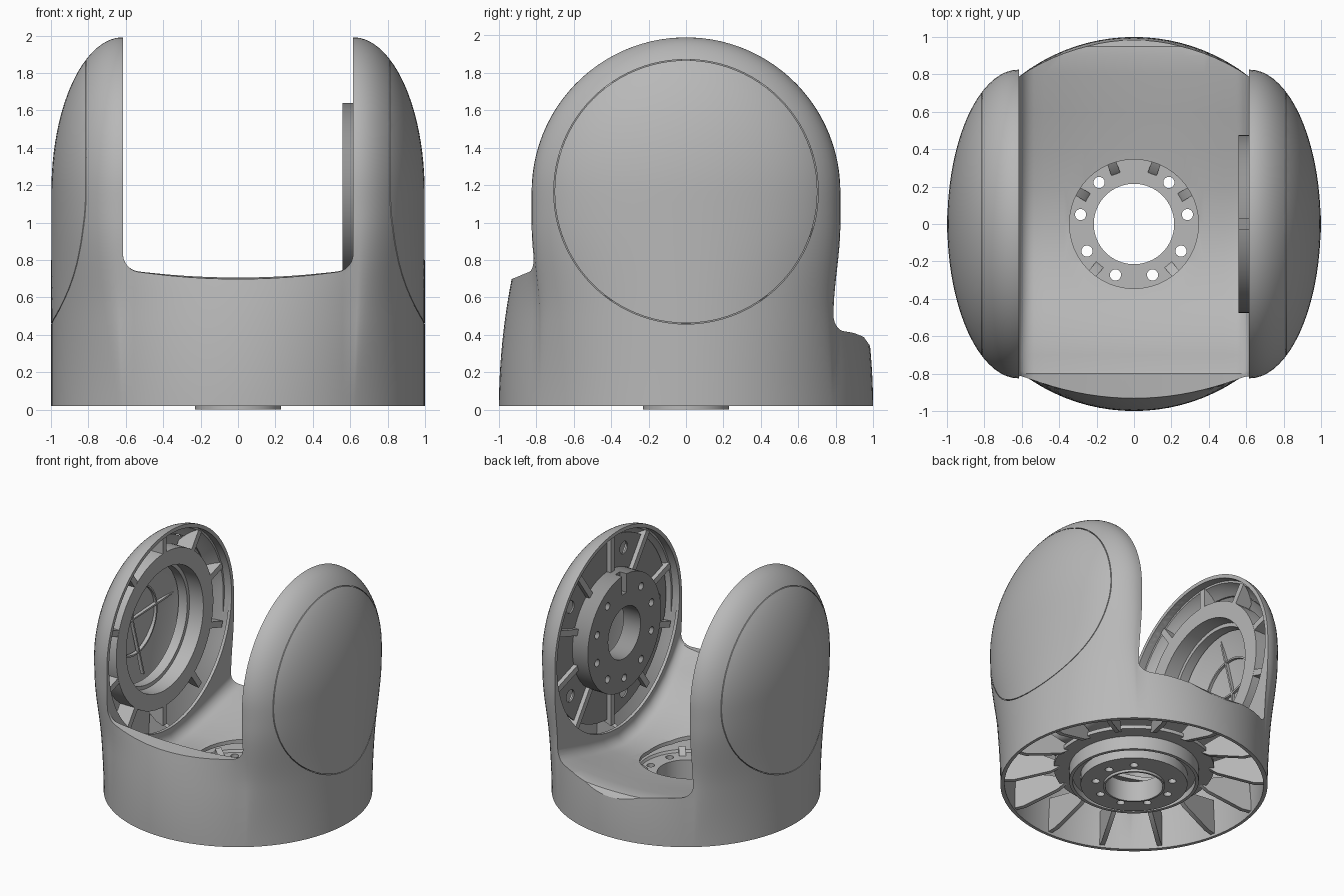
import bpy, bmesh, math
from math import sin, cos, pi, radians

if "Cube" in bpy.data.objects:
    bpy.data.objects.remove(bpy.data.objects["Cube"])

AXIS_Z, POD_R, ARM_X = 1.165, 0.825, 0.62


def material(name, value):
    m = bpy.data.materials.new(name)
    m.use_nodes = True
    colour = (value, value, value, 1)
    m.diffuse_color = colour
    m.node_tree.nodes["Principled BSDF"].inputs["Base Color"].default_value = colour
    return m


GREY = material("light grey", 0.48)
DARK = material("dark grey", 0.3)


def loft(name, rings, closed=False, mat=GREY):
    """Skin closed rings of points; cap the ends unless the rings form a loop."""
    bm = bmesh.new()
    rows = [[bm.verts.new(p) for p in ring] for ring in rings]
    n = len(rows[0])
    for i in range(len(rows) - (0 if closed else 1)):
        a, b = rows[i], rows[(i + 1) % len(rows)]
        for j in range(n):
            k = (j + 1) % n
            bm.faces.new((a[j], a[k], b[k], b[j]))
    if not closed:
        bm.faces.new(rows[0])
        bm.faces.new(rows[-1])
    bmesh.ops.recalc_face_normals(bm, faces=bm.faces)
    mesh = bpy.data.meshes.new(name)
    bm.to_mesh(mesh)
    bm.free()
    mesh.materials.append(mat)
    ob = bpy.data.objects.new(name, mesh)
    bpy.context.collection.objects.link(ob)
    return ob


def cut(ob, *cutters):
    for c in cutters:
        mod = ob.modifiers.new("cut", 'BOOLEAN')
        mod.operation, mod.solver, mod.object = 'DIFFERENCE', 'EXACT', c
        bpy.context.view_layer.objects.active = ob
        bpy.ops.object.modifier_apply(modifier=mod.name)
        bpy.data.objects.remove(c)


# Local frames: r outward at angle a, t sideways, h along the turning axis
def base_frame(a):
    return lambda r, t, h: (r * cos(a) - t * sin(a), r * sin(a) + t * cos(a), h)


def arm_frame(a):
    return lambda r, t, h: (h, r * cos(a) - t * sin(a), AXIS_Z + r * sin(a) + t * cos(a))


def revolve(name, frame, profile, steps=64, mat=GREY):
    rings = [[frame(2 * pi * i / steps)(r, 0, h) for r, h in profile] for i in range(steps)]
    return loft(name, rings, True, mat)


def rib(name, frame, profile, thick):
    return loft(name, [[frame(r, t, h) for r, h in profile] for t in (-thick / 2, thick / 2)])


def peg(frame, r, radius, h0, h1, n=20):
    """Round cutter parallel to the turning axis."""
    return loft("hole", [[frame(r + radius * cos(2 * pi * i / n), radius * sin(2 * pi * i / n), h)
                          for i in range(n)] for h in (h0, h1)])


def smooth(t):
    t = min(1, max(0, t))
    return t * t * (3 - 2 * t)


def pod(r):
    return ARM_X + 0.378 * max(0, 1 - (r / POD_R) ** 2) ** 0.51


# Body outline at one height, shrunk by d
def outline(z, d, dz=0):
    blend = smooth(z / AXIS_Z)
    big = POD_R - d
    if dz > 0:
        w = front = math.sqrt(big * big - dz * dz)
    else:
        w = 0.785 + 0.04 * smooth((z - 0.5) / 0.5) - d
        front = 1 - 0.14 * z * z - d
        front = w + (front - w) * (1 - smooth((z - 0.75) / 0.35))
    mid, arm = [], []
    for i in range(1, 20):
        x = ARM_X * (i / 10 - 1)
        bulge = (math.sqrt(1 - x * x) - 0.785) / 0.215
        mid.append((x * (ARM_X - d) / ARM_X, -(w + (front - w) * bulge)))
    for i in range(37):
        u = sin(pi * (i / 36 - 0.5))
        if dz > 0:
            x = pod(math.hypot(u * w, dz) * POD_R / big)
        else:
            x = (1 - blend) * math.sqrt(1 - (0.785 * u) ** 2) + blend * pod(POD_R * u)
        arm.append((x - d, u * w))
    half = mid + arm
    return [(x, y, z) for x, y in half] + [(-x, -y, z) for x, y in half]


def body_solid(name, z0, d):
    rings = [outline(z0 + (AXIS_Z - z0) * i / 20, d) for i in range(21)]
    for i in range(1, 25):
        dz = (POD_R - d) * sin(radians(88) * i / 24)
        rings.append(outline(AXIS_Z + dz, d, dz))
    return loft(name, rings)


# Space between the arms: scooped floor, lips that rise sideways, filleted corners
FLOOR = [(-1.3, .67), (-.93, .698), (-.8, .706), (-.785, .695), (-.7, .576), (-.6, .474), (-.5, .4),
         (-.4, .342), (-.2, .272), (0, .25), (.2, .262), (.4, .292), (.6, .33), (.8, .368), (.9, .382),
         (.95, .378), (.98, .345), (1.02, .29), (1.3, .1)]


def slot(hw, drop, stretch):
    rad, right = 0.08, []
    for i in range(5):
        right.append(((hw - rad) * (i + 0.5) / 5, 0))
    for i in range(7):
        a = pi / 2 * i / 6
        right.append((hw - rad + rad * sin(a), rad - rad * cos(a)))
    stations = [(-x, l) for x, l in reversed(right)] + right

    def height(x, y, z, lift):
        rise = (0.035 if y < 0 else 0.05) * min(1, abs(y) / 0.8) * (x / 0.55) ** 2
        return z - drop + lift + rise

    return loft("slot", [[(x, y * stretch, height(x, y, z, lift)) for y, z in FLOOR]
                         + [(x, 1.4, 2.3), (x, -1.4, 2.3)] for x, lift in stations])


# Hollow yoke housing with round openings inside the arms
housing = body_solid("yoke_housing", 0.02, 0)
cut(housing, slot(0.615, 0, 1))
cavity = body_solid("cavity", -0.1, 0.024)
cut(cavity, slot(0.64, 0.03, 1.035))
cut(housing, cavity, peg(base_frame(0), 0, 0.345, -0.1, 0.5, 64))
for s in (-1, 1):
    cut(housing, peg(arm_frame(0), 0, 0.795, s * 0.59, s * 0.68, 96))
    # Seam around the round side cover
    cut(housing, revolve("seam", arm_frame, [(.702, s * .7), (.707, s * .7), (.707, s * 1.1), (.702, s * 1.1)], 96))

# Base hub with bolt holes and clips
hub = revolve("base_hub", base_frame, [(.215, 0), (.23, 0), (.23, .02), (.4, .02), (.4, .1), (.46, .1), (.46, .05),
                                       (.485, .05), (.485, .16), (.6, .16), (.6, .19), (.36, .19), (.35, .17),
                                       (.215, .17)])
for i in range(9):
    if i != 2:
        cut(hub, peg(base_frame(radians(10 + 40 * i)), 0.29, 0.03, -0.1, 0.3))
for i, deg in enumerate((30, 70, 110, 150, 230, 310)):
    rib(f"hub_clip_{i}", base_frame(radians(deg)), [(.28, .165), (.35, .165), (.35, .22), (.3, .19)], 0.05)

# Ribs under the base
for i in range(14):
    rib(f"base_rib_{i}", base_frame(2 * pi * (i + 0.5) / 14),
        [(.55, .165), (.62, .12), (.9, .04), (.98, .04), (.96, .32), (.7, .26), (.55, .2)], 0.035)

# Bearing ring inside the right arm
revolve("bearing_ring", arm_frame, [(.5, -.665), (.63, -.665), (.63, -.8), (.5, -.84)])
revolve("bearing_step", arm_frame, [(.47, -.79), (.51, -.79), (.51, -.87), (.47, -.87)])

# Spokes in both arms
for s, inner, name in ((-1, 0.61, "right"), (1, 0.45, "left")):
    for i in range(10):
        prof = [(inner, .666), (.785, .666), (.76, .73), (.7, .8), (inner, .8)]
        rib(f"{name}_arm_spoke_{i}", arm_frame(2 * pi * i / 10 + pi / 10), [(r, s * h) for r, h in prof], 0.05)

# Thin stiffeners behind the right bearing
for i in range(4):
    rib(f"cover_stiffener_{i}", arm_frame(pi / 2 * i + 0.15), [(0, -.955), (.46, -.9), (.46, -.93), (0, -.98)], 0.014)
revolve("cover_stiffener_ring", arm_frame, [(.27, -.93), (.284, -.93), (.284, -.96), (.27, -.96)], 48)

# Mounting plate and drive disc in the left arm
plate = revolve("mounting_plate", arm_frame, [(.21, .7), (.74, .7), (.74, .715), (.21, .715)], mat=DARK)
for i in range(5):
    cut(plate, peg(arm_frame(2 * pi * i / 5 + pi / 5), 0.62, 0.05, 0.6, 0.8))
disc = revolve("drive_disc", arm_frame, [(.21, .56), (.475, .56), (.475, .7), (.21, .7)], mat=DARK)
for i in range(10):
    cut(disc, peg(arm_frame(2 * pi * i / 10 + pi / 10), 0.37, 0.03, 0.5, 0.62))
cut(disc, rib("notch", arm_frame(pi / 2), [(.32, .5), (.55, .5), (.55, .62), (.32, .62)], 0.06))

# Shading
for ob in list(bpy.context.collection.objects):
    if ob.type == 'MESH':
        bpy.ops.object.select_all(action='DESELECT')
        ob.select_set(True)
        bpy.context.view_layer.objects.active = ob
        bpy.ops.object.shade_smooth_by_angle(angle=radians(30))
